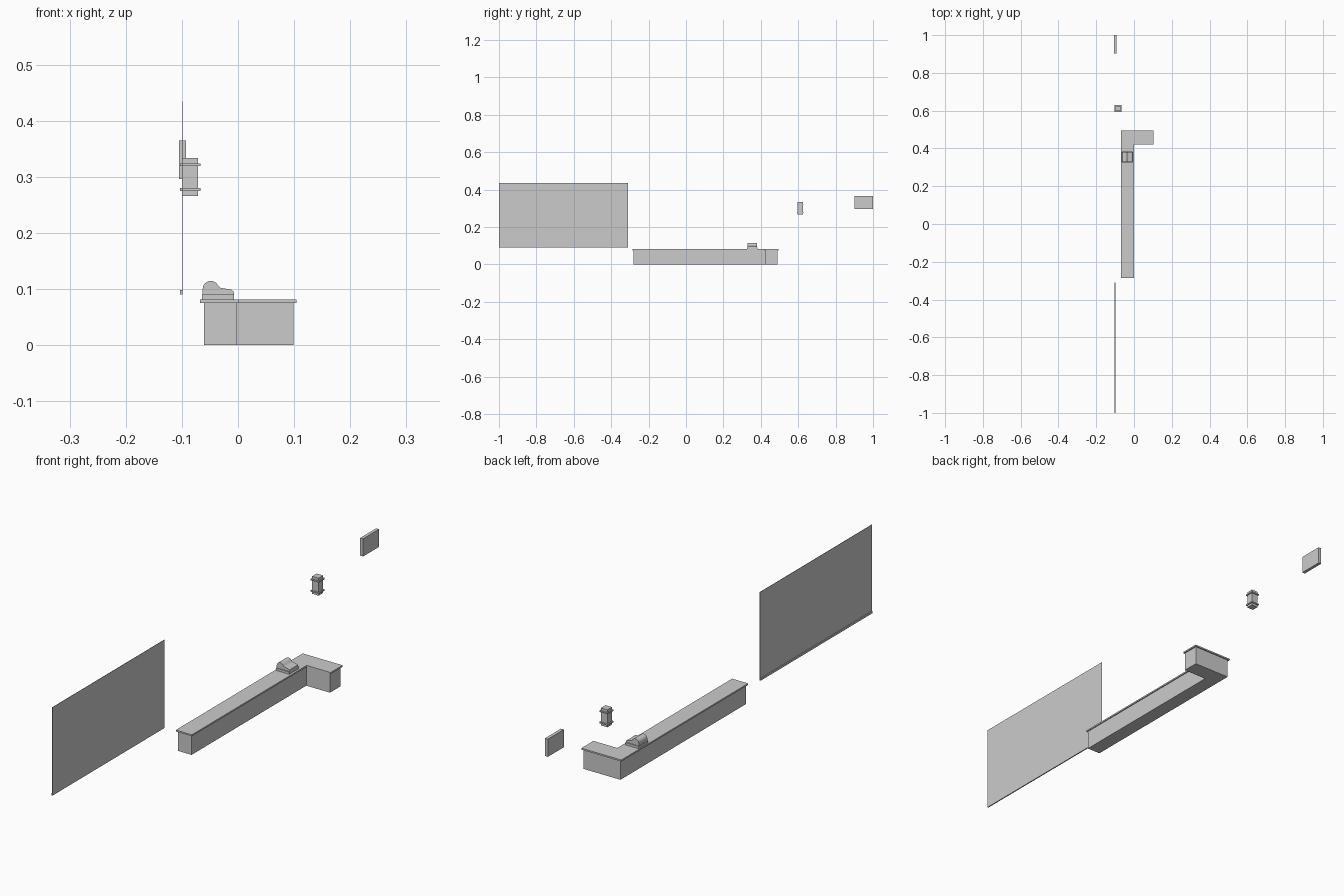
import bpy, bmesh, math

if "Cube" in bpy.data.objects:
    bpy.data.objects.remove(bpy.data.objects["Cube"])


def finish(name, bm):
    bmesh.ops.recalc_face_normals(bm, faces=bm.faces)
    me = bpy.data.meshes.new(name)
    bm.to_mesh(me)
    bm.free()
    ob = bpy.data.objects.new(name, me)
    bpy.context.collection.objects.link(ob)
    return ob


def prism(name, pts, lo, hi, axis='z'):
    """Extrude an outline: (x, y) along z, or (x, z) along y."""
    bm = bmesh.new()
    place = (lambda a, b, t: (a, b, t)) if axis == 'z' else (lambda a, b, t: (a, t, b))
    rings = [[bm.verts.new(place(a, b, t)) for a, b in pts] for t in (lo, hi)]
    for r in rings:
        bm.faces.new(r)
    n = len(pts)
    for i in range(n):
        j = (i + 1) % n
        bm.faces.new((rings[0][i], rings[0][j], rings[1][j], rings[1][i]))
    return finish(name, bm)


def box(name, x, y, z):
    return prism(name, [(x[0], y[0]), (x[1], y[0]), (x[1], y[1]), (x[0], y[1])], *z)


def l_outline(x0, x1, x2, y0, y1, y2):
    return [(x0, y0), (x1, y0), (x1, y1), (x2, y1), (x2, y2), (x0, y2)]


# L-shaped counter with overhanging top
prism("counter_body", l_outline(-0.061, -0.003, 0.099, -0.281, 0.424, 0.49), 0, 0.075)
prism("counter_top", l_outline(-0.068, 0.001, 0.104, -0.285, 0.421, 0.495), 0.075, 0.081)

# Cash register: base, rounded hood, sloping keyboard
box("register_base", (-0.064, -0.007), (0.325, 0.383), (0.081, 0.09))
hood = [(-0.063, 0.09)]
hood += [(-0.0485 + 0.0145 * math.cos(math.radians(a)), 0.1 + 0.0145 * math.sin(math.radians(a)))
         for a in range(180, 29, -15)]
hood += [(-0.031, 0.102), (-0.031, 0.09)]
prism("register_hood", hood, 0.328, 0.380, 'y')
keys = [(-0.036, 0.09), (-0.036, 0.105), (-0.03, 0.102), (-0.012, 0.099),
        (-0.008, 0.096), (-0.007, 0.09)]
prism("register_keyboard", keys, 0.328, 0.380, 'y')

# Wall lantern with two collars
box("lantern_body", (-0.099, -0.071), (0.597, 0.625), (0.266, 0.334))
for label, z in (("lower", 0.275), ("upper", 0.319)):
    box("lantern_collar_" + label, (-0.103, -0.067), (0.593, 0.629), (z, z + 0.005))

# Wall panel
box("wall_panel", (-0.1055, -0.093), (0.902, 1.0), (0.296, 0.365))

# Hanging screen with weight bar
box("screen_sheet", (-0.1, -0.0985), (-1.0, -0.311), (0.092, 0.434))
box("screen_bar", (-0.103, -0.0985), (-1.0, -0.311), (0.0905, 0.0985))
